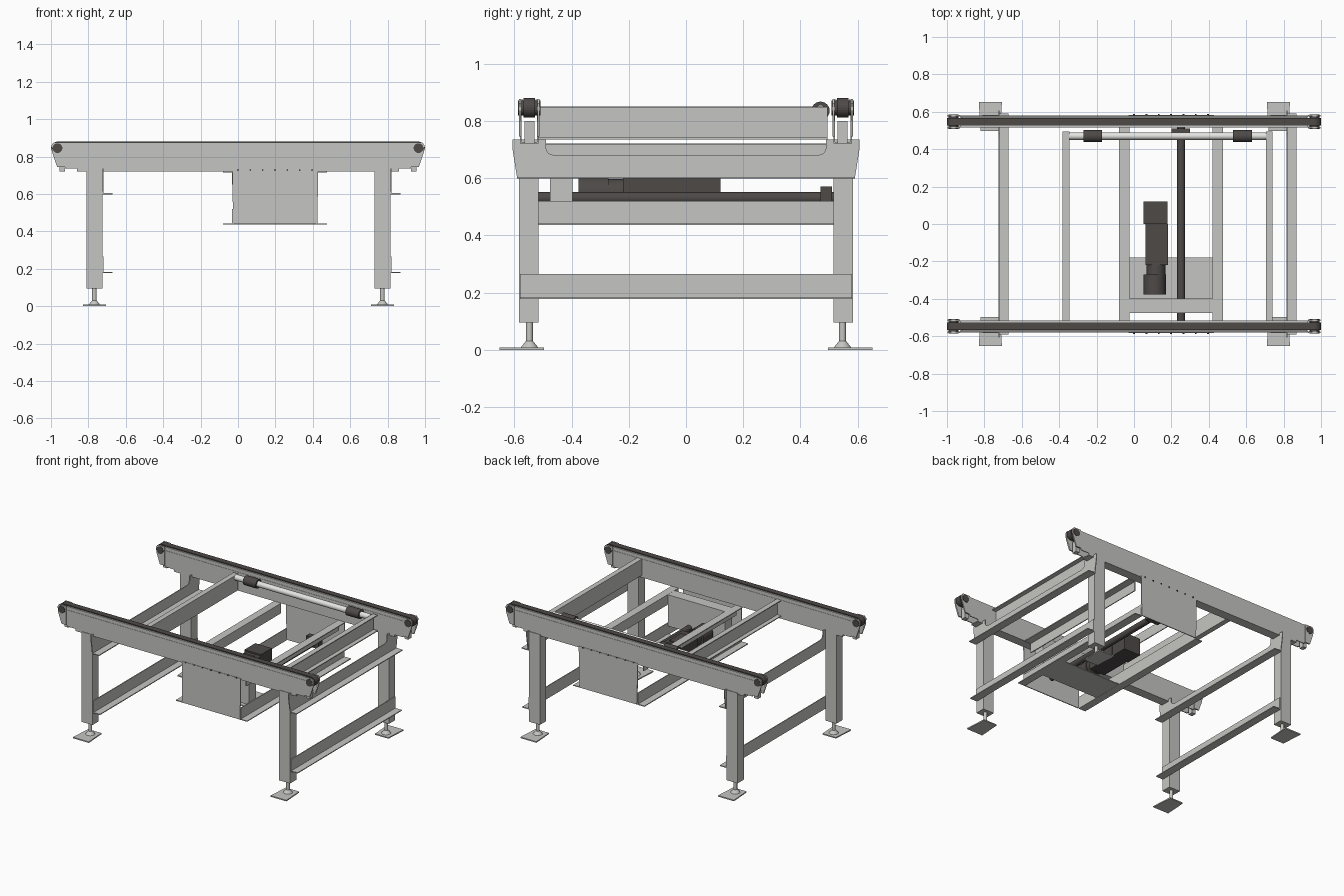
import bpy, bmesh, math
from mathutils import Matrix, Vector

if "Cube" in bpy.data.objects:
    bpy.data.objects.remove(bpy.data.objects["Cube"])


def material(name, rgb):
    m = bpy.data.materials.new(name)
    m.diffuse_color = (*rgb, 1)
    m.use_nodes = True
    m.node_tree.nodes["Principled BSDF"].inputs["Base Color"].default_value = m.diffuse_color
    return m


STEEL = material("light_grey_steel", (0.56, 0.56, 0.54))
DARK = material("dark_grey_rubber", (0.075, 0.067, 0.064))
ROD = material("pale_rod", (0.78, 0.78, 0.77))


def finish(name, bm, mat):
    bmesh.ops.recalc_face_normals(bm, faces=bm.faces)
    me = bpy.data.meshes.new(name)
    bm.to_mesh(me)
    bm.free()
    me.materials.append(mat)
    ob = bpy.data.objects.new(name, me)
    bpy.context.collection.objects.link(ob)
    return ob


def prism(name, pts, axis, a, b, mat=STEEL):
    """Extrude a 2D profile from a to b along axis (x: yz, y: xz, z: xy)."""
    place = {"x": lambda p, t: (t, p[0], p[1]),
             "y": lambda p, t: (p[0], t, p[1]),
             "z": lambda p, t: (p[0], p[1], t)}[axis]
    bm = bmesh.new()
    lo = [bm.verts.new(place(p, a)) for p in pts]
    hi = [bm.verts.new(place(p, b)) for p in pts]
    bm.faces.new(lo)
    bm.faces.new(hi)
    n = len(pts)
    for i in range(n):
        j = (i + 1) % n
        bm.faces.new((lo[i], lo[j], hi[j], hi[i]))
    return finish(name, bm, mat)


def box(name, x, y, z, mat=STEEL):
    pts = [(x[0], y[0]), (x[1], y[0]), (x[1], y[1]), (x[0], y[1])]
    return prism(name, pts, "z", z[0], z[1], mat)


def cyl(name, centre, r, length, axis, mat, r2=None, sides=24):
    bm = bmesh.new()
    bmesh.ops.create_cone(bm, cap_ends=True, segments=sides, radius1=r,
                          radius2=r if r2 is None else r2, depth=length)
    rot = {"x": Matrix.Rotation(math.pi / 2, 4, "Y"),
           "y": Matrix.Rotation(math.pi / 2, 4, "X"), "z": Matrix()}[axis]
    bmesh.ops.transform(bm, matrix=Matrix.Translation(Vector(centre)) @ rot, verts=bm.verts)
    for f in bm.faces:
        f.smooth = len(f.verts) == 4
    for e in bm.edges:
        e.smooth = all(len(f.verts) == 4 for f in e.link_faces)
    return finish(name, bm, mat)


def mirrored(half):
    """Mirror a right-hand outline about the vertical axis."""
    return half + [(-u, v) for u, v in reversed(half)]


T = 0.006  # sheet thickness

# Belt rails, one per side
rail_outline = mirrored([(0.86, 0.72), (0.86, 0.735), (0.925, 0.735), (0.925, 0.745),
                         (0.965, 0.745), (0.985, 0.80), (0.93, 0.82), (0.93, 0.85)])
end_half = [(0.93, 0.745), (0.967, 0.745), (0.993, 0.82), (0.997, 0.86), (0.985, 0.876), (0.93, 0.876)]
belt_path = []
for cx, start in ((0.965, -90), (-0.965, 90)):
    for i in range(13):
        a = math.radians(start + 15 * i)
        belt_path.append((cx + 0.034 * math.cos(a), 0.846 + 0.034 * math.sin(a)))

for s, side in ((-1, "front"), (1, "back")):
    def ys(a, b):
        return tuple(sorted((s * a, s * b)))
    for a, b, w in ((0.574, 0.58, "outer"), (0.515, 0.521, "inner")):
        prism(f"{side}_rail_{w}_plate", rail_outline, "y", *ys(a, b))
    box(f"{side}_rail_bottom", (-0.86, 0.86), ys(0.521, 0.574), (0.72, 0.726))
    box(f"{side}_belt_bed", (-0.925, 0.925), ys(0.521, 0.574), (0.835, 0.852))
    for a, b, w in ((0.569, 0.578, "outer"), (0.517, 0.526, "inner")):
        box(f"{side}_{w}_belt_guide", (-0.93, 0.93), ys(a, b), (0.85, 0.874))
    prism(f"{side}_belt", belt_path, "y", *ys(0.527, 0.568), DARK)
    for e, end in ((-1, "left"), (1, "right")):
        pts = [(e * x, z) for x, z in end_half]
        for a, b, w in ((0.576, 0.584, "outer"), (0.511, 0.519, "inner")):
            prism(f"{side}_{end}_{w}_pulley_bracket", pts, "y", *ys(a, b))
        cyl(f"{side}_{end}_pulley_axle", (e * 0.965, s * 0.5475, 0.845), 0.026, 0.078, "y", DARK)
        box(f"{side}_{end}_rail_end_block", tuple(sorted((e * 0.925, e * 0.955))),
            ys(0.53, 0.565), (0.72, 0.80))

# Legs with adjustable feet
for x, end in ((-0.768, "left"), (0.772, "right")):
    for s, side in ((-1, "front"), (1, "back")):
        n = f"{end}_{side}"
        box(f"{n}_leg", (x - 0.043, x + 0.043), tuple(sorted((s * 0.515, s * 0.584))), (0.095, 0.73))
        cyl(f"{n}_foot_rod", (x, s * 0.547, 0.06), 0.012, 0.10, "z", STEEL)
        cyl(f"{n}_foot_cone", (x, s * 0.547, 0.018), 0.032, 0.024, "z", STEEL, 0.013)
        plate = [(x - 0.052, s * 0.497), (x + 0.052, s * 0.497),
                 (x + 0.062, s * 0.652), (x - 0.062, s * 0.652)]
        prism(f"{n}_foot_plate", plate, "z", 0, 0.008)

    # Cross channels on the right-hand face of each leg pair
    w = x + 0.043
    notch = mirrored([(0.59, 0.60), (0.606, 0.70), (0.606, 0.735), (0.49, 0.735),
                      (0.49, 0.705), (0.482, 0.687), (0.463, 0.68)])
    prism(f"{end}_upper_cross_web", notch, "x", w, w + T)
    box(f"{end}_upper_cross_flange", (w, w + 0.055), (-0.59, 0.59), (0.598, 0.604))
    box(f"{end}_lower_cross_web", (w, w + T), (-0.58, 0.58), (0.18, 0.265))
    box(f"{end}_lower_cross_flange", (w, w + 0.055), (-0.58, 0.58), (0.178, 0.184))

# High cross beams carrying the roller rod: channels opening outward
for e, x, end in ((-1, -0.345, "left"), (1, 0.705, "right")):
    box(f"{end}_top_beam_web", tuple(sorted((x, x + e * T))), (-0.515, 0.495), (0.735, 0.85))
    for z, w in ((0.735, "lower"), (0.844, "upper")):
        box(f"{end}_top_beam_{w}_flange", tuple(sorted((x, x + e * 0.036))), (-0.515, 0.495), (z, z + T))
cyl("roller_rod", (0.18, 0.47, 0.835), 0.02, 1.05, "x", ROD)
for x, end in ((-0.22, "left"), (0.58, "right")):
    cyl(f"{end}_rod_collar", (x, 0.47, 0.835), 0.032, 0.10, "x", DARK)

# Hanging drive frame: side plates and four flanged cross members
drive_outline = [(-0.024, 0.44), (0.422, 0.44), (0.426, 0.55), (0.428, 0.73), (-0.03, 0.73), (-0.028, 0.55)]
for s, side in ((-1, "front"), (1, "back")):
    prism(f"{side}_drive_plate", drive_outline, "y", *sorted((s * 0.577, s * 0.583)))
    for i in range(7):  # bolt heads along the top edge
        cyl(f"{side}_drive_bolt", (0.0 + i * 0.066, s * 0.583, 0.728), 0.005, 0.008, "y", DARK, sides=8)
for e, x, end in ((-1, -0.025, "left"), (1, 0.42, "right")):
    web = tuple(sorted((x, x + e * T)))
    flange = tuple(sorted((x, x + e * 0.055)))
    box(f"{end}_drive_lower_web", web, (-0.577, 0.577), (0.438, 0.52))
    box(f"{end}_drive_lower_flange", flange, (-0.577, 0.577), (0.436, 0.442))
    box(f"{end}_drive_upper_web", web, (-0.515, 0.515), (0.65, 0.72))
    box(f"{end}_drive_upper_flange", flange, (-0.515, 0.515), (0.715, 0.721))
box("drive_front_beam", (-0.025, 0.42), (-0.475, -0.397), (0.50, 0.72))
box("motor_shelf", (-0.025, 0.42), (-0.40, -0.18), (0.437, 0.443))

# Gear motor
box("gearbox", (0.05, 0.18), (0.0, 0.12), (0.49, 0.61), DARK)
box("motor_body", (0.062, 0.182), (-0.22, 0.0), (0.49, 0.60), DARK)
box("motor_terminal_box", (0.08, 0.155), (-0.165, -0.035), (0.60, 0.608), DARK)
cyl("motor_neck", (0.118, -0.245, 0.547), 0.05, 0.05, "y", DARK)
cyl("motor_fan_cover", (0.111, -0.323, 0.547), 0.06, 0.106, "y", DARK)

# Drive shaft linking both belts
cyl("drive_shaft", (0.252, 0, 0.53), 0.021, 1.03, "y", DARK)
box("shaft_bearing", (0.20, 0.30), (0.47, 0.51), (0.50, 0.57), DARK)
